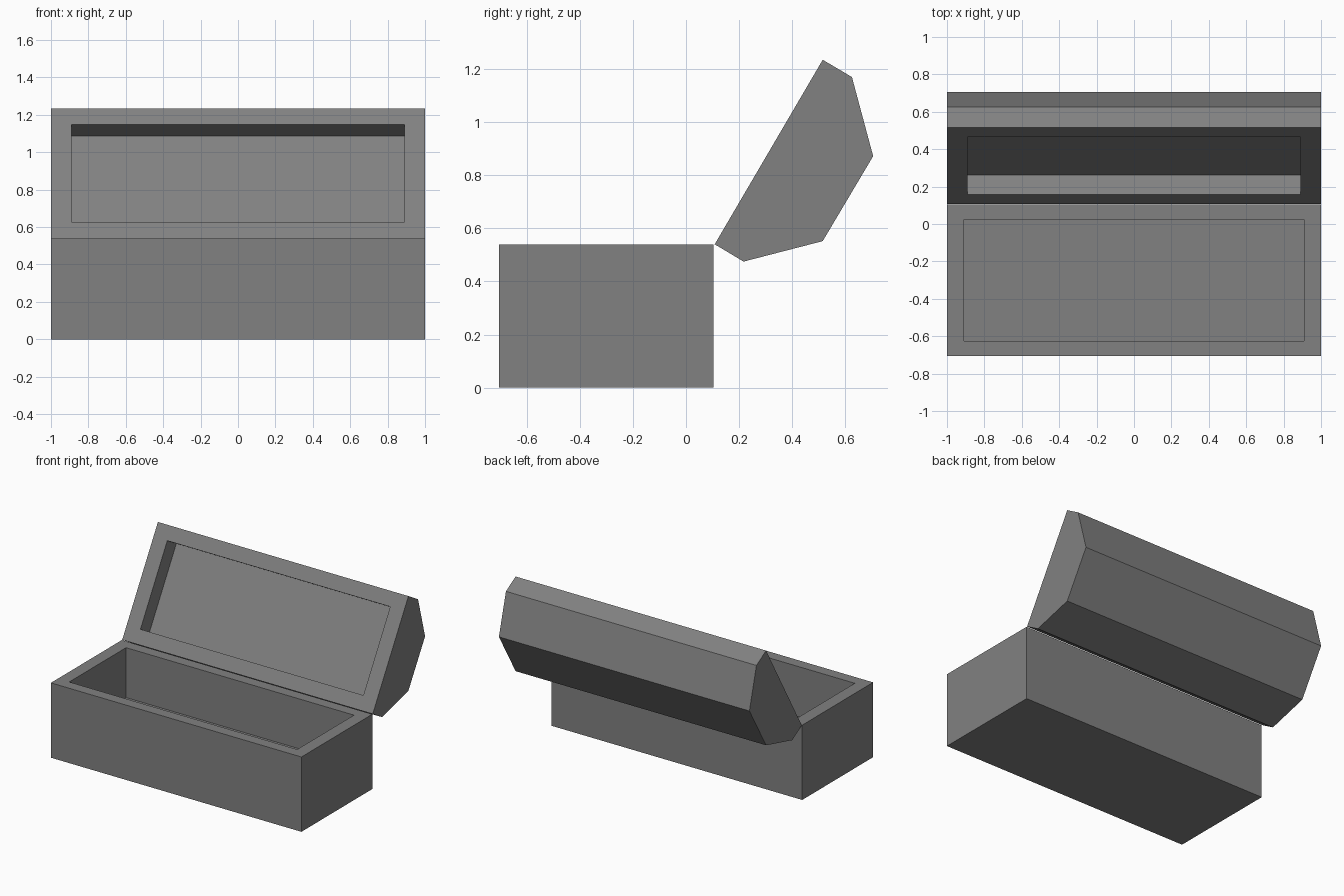
import bpy
import bmesh
from math import copysign
from mathutils import Vector

default = bpy.data.objects.get("Cube")
if default:
    bpy.data.objects.remove(default, do_unlink=True)

# Single flat grey for the whole chest
grey = bpy.data.materials.new("plain_grey")
grey.use_nodes = True
colour = (0.22, 0.22, 0.22, 1)
grey.diffuse_color = colour
grey.node_tree.nodes["Principled BSDF"].inputs["Base Color"].default_value = colour


def hollow_prism(name, profile, open_normal, rim, half_opening, depth):
    """Extrude a (y, z) profile across x, then sink a recess into one side."""
    bm = bmesh.new()
    end = bm.faces.new([bm.verts.new((-1, y, z)) for y, z in profile])
    ext = bmesh.ops.extrude_face_region(bm, geom=[end], use_keep_orig=True)
    moved = [g for g in ext["geom"] if isinstance(g, bmesh.types.BMVert)]
    bmesh.ops.translate(bm, verts=moved, vec=(2, 0, 0))
    bmesh.ops.recalc_face_normals(bm, faces=bm.faces[:])
    bm.normal_update()

    # Rim around the opening
    mouth = max(bm.faces, key=lambda f: f.normal.dot(open_normal))
    normal = mouth.normal.copy()
    bmesh.ops.inset_region(bm, faces=[mouth], thickness=rim, use_even_offset=True)
    for v in mouth.verts:
        v.co.x = copysign(half_opening, v.co.x)

    # Straight inner walls and floor
    ring = bmesh.ops.extrude_discrete_faces(bm, faces=[mouth])["faces"]
    bmesh.ops.translate(bm, verts=ring[0].verts[:], vec=-normal * depth)
    bmesh.ops.recalc_face_normals(bm, faces=bm.faces[:])

    mesh = bpy.data.meshes.new(name)
    bm.to_mesh(mesh)
    bm.free()
    mesh.materials.append(grey)
    obj = bpy.data.objects.new(name, mesh)
    bpy.context.collection.objects.link(obj)
    return obj


# Open box
hollow_prism("chest_box",
             [(-0.705, 0), (0.103, 0), (0.103, 0.54), (-0.705, 0.54)],
             Vector((0, 0, 1)), 0.08, 0.91, 0.36)

# Faceted lid, tipped open behind the box
hollow_prism("chest_lid",
             [(0.108, 0.54), (0.217, 0.475), (0.515, 0.552),
              (0.705, 0.872), (0.625, 1.17), (0.515, 1.235)],
             Vector((0, -0.866, 0.5)), 0.1, 0.89, 0.12)
